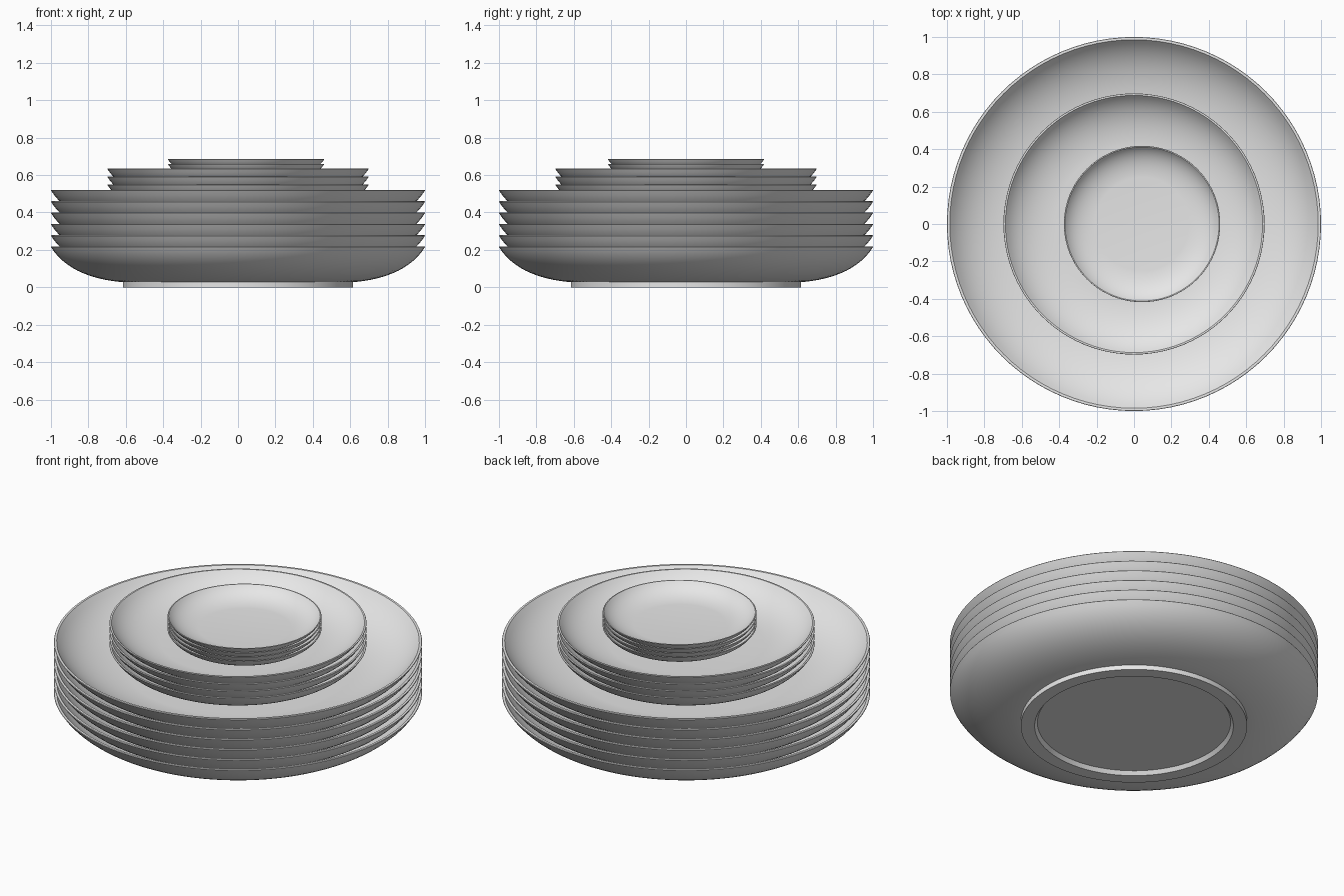
import bpy, bmesh, math
from mathutils import Vector

if "Cube" in bpy.data.objects:
    bpy.data.objects.remove(bpy.data.objects["Cube"])

SEGMENTS = 96
RIM_Z = 0.218      # height of a unit plate
STEP = 0.0606      # stacking distance of a unit plate
FLOOR_Z = 0.052    # inside floor of a unit plate

glaze = bpy.data.materials.new("pale_grey_glaze")
glaze.diffuse_color = (0.8, 0.8, 0.8, 1)
glaze.use_nodes = True
glaze.node_tree.nodes["Principled BSDF"].inputs["Base Color"].default_value = glaze.diffuse_color


def bowl_curve(start, control, end, count=12):
    """Quadratic curve from the foot out to the rim."""
    a, b, c = Vector(start), Vector(control), Vector(end)
    ts = [i / count for i in range(count + 1)]
    return [tuple(a * (1 - t) ** 2 + b * 2 * t * (1 - t) + c * t * t) for t in ts]


def plate_profile():
    # recessed underside and foot ring
    foot = [(0, 0.022), (0.525, 0.022), (0.54, 0.0), (0.615, 0.0), (0.615, 0.028)]
    # outer wall, thin rim, inner wall, flat floor
    outer = bowl_curve((0.625, 0.028), (0.90, 0.055), (1.0, RIM_Z - 0.003))
    inner = bowl_curve((0.60, FLOOR_Z), (0.87, 0.068), (0.985, RIM_Z))
    return foot + outer + [(0.998, RIM_Z)] + inner[::-1] + [(0, FLOOR_Z)]


def make_plate_mesh():
    bm = bmesh.new()
    verts = [bm.verts.new((r, 0, z)) for r, z in plate_profile()]
    edges = [bm.edges.new(pair) for pair in zip(verts, verts[1:])]
    bmesh.ops.spin(bm, geom=verts + edges, cent=(0, 0, 0), axis=(0, 0, 1),
                   angle=math.tau, steps=SEGMENTS, use_merge=True)
    bmesh.ops.remove_doubles(bm, verts=bm.verts, dist=1e-5)
    bmesh.ops.recalc_face_normals(bm, faces=bm.faces)
    mesh = bpy.data.meshes.new("plate")
    bm.to_mesh(mesh)
    bm.free()
    mesh.materials.append(glaze)
    return mesh


plate_mesh = make_plate_mesh()


def stack(name, radius, count, base_z, x=0.0):
    """Pile up plates and return the height of the top plate's floor."""
    for i in range(count):
        plate = bpy.data.objects.new(f"{name}_{i + 1}", plate_mesh)
        plate.scale = (radius,) * 3
        plate.location = (x, 0, base_z + i * STEP * radius)
        bpy.context.collection.objects.link(plate)
    return base_z + ((count - 1) * STEP + FLOOR_Z) * radius


# dinner plates, then side plates, then saucers set slightly off centre
z = stack("dinner_plate", 1.0, 6, 0.0)
z = stack("side_plate", 0.698, 4, z)
stack("saucer", 0.418, 4, z, x=0.043)

# smooth shading with crisp foot and rim edges
first = bpy.data.objects["dinner_plate_1"]
bpy.context.view_layer.objects.active = first
first.select_set(True)
bpy.ops.object.shade_smooth_by_angle(angle=math.radians(30))
first.select_set(False)
